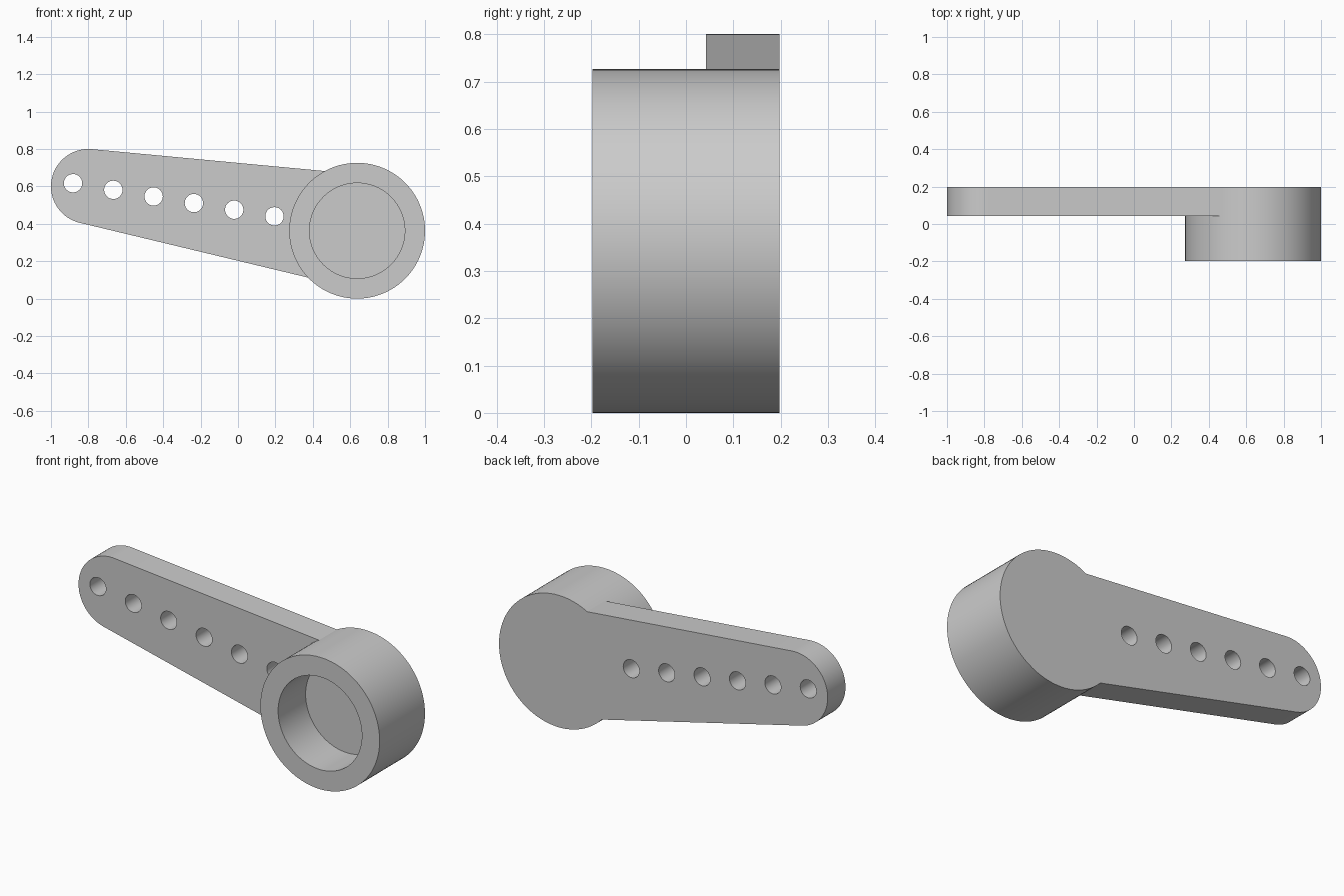
import bpy
import bmesh
from math import sin, cos, pi, atan2, radians
from mathutils import Vector

cube = bpy.data.objects.get("Cube")
if cube:
    bpy.data.objects.remove(cube, do_unlink=True)

FRONT, FLOOR, BACK = -0.197, 0.042, 0.197
HUB, HUB_R, BORE_R = Vector((0.637, 0.363)), 0.363, 0.255
TIP, TIP_R = Vector((-0.8, 0.6)), 0.2
HOLE_R, HOLES = 0.049, 6
HOLE_START, HOLE_END = Vector((-0.882, 0.617)), Vector((0.195, 0.440))

grey = bpy.data.materials.new("plain grey")
grey.use_nodes = True
grey.diffuse_color = (0.6, 0.6, 0.6, 1)
grey.node_tree.nodes["Principled BSDF"].inputs["Base Color"].default_value = (0.6, 0.6, 0.6, 1)


def arc(centre, radius, start, end, steps):
    """Points along an arc in the x-z plane."""
    return [centre + radius * Vector((cos(a), sin(a)))
            for a in (start + (end - start) * i / steps for i in range(steps + 1))]


def prism(name, outline, y0, y1):
    """Solid made by extruding an x-z outline along y."""
    bm = bmesh.new()
    face = bm.faces.new([bm.verts.new((p.x, y0, p.y)) for p in outline])
    moved = bmesh.ops.extrude_face_region(bm, geom=[face])["geom"]
    bmesh.ops.translate(bm, vec=(0, y1 - y0, 0),
                        verts=[v for v in moved if isinstance(v, bmesh.types.BMVert)])
    bmesh.ops.recalc_face_normals(bm, faces=bm.faces)
    mesh = bpy.data.meshes.new(name)
    bm.to_mesh(mesh)
    bm.free()
    mesh.materials.append(grey)
    obj = bpy.data.objects.new(name, mesh)
    bpy.context.collection.objects.link(obj)
    return obj


def disc(name, centre, radius, y0, y1, sides):
    return prism(name, arc(centre, radius, 0, 2 * pi, sides)[:-1], y0, y1)


def combine(target, tool, operation):
    """Apply a boolean and discard the tool object."""
    mod = target.modifiers.new(operation.title(), 'BOOLEAN')
    mod.operation, mod.object, mod.solver = operation, tool, 'EXACT'
    bpy.context.view_layer.update()
    graph = bpy.context.evaluated_depsgraph_get()
    result = bpy.data.meshes.new_from_object(target.evaluated_get(graph))
    target.modifiers.clear()
    target.data = result
    bpy.data.objects.remove(tool, do_unlink=True)


# Hub with the tapered arm running into it
horn = disc("lever_arm_with_hub", HUB, HUB_R, FRONT, BACK, 96)
top_angle = atan2(0.996, 0.094)
bottom_angle = atan2(-0.972, -0.233) + 2 * pi
outline = arc(TIP, TIP_R, top_angle, bottom_angle, 40)
top_root = Vector((0.6, outline[0].y - 0.094 * (0.6 - outline[0].x)))
bottom_root = Vector((0.6, outline[-1].y - 0.24 * (0.6 - outline[-1].x)))
arm = prism("arm", outline + [bottom_root, top_root], FLOOR, BACK)
combine(horn, arm, 'UNION')

# Blind bore in the hub, open at the front
combine(horn, disc("bore", HUB, BORE_R, FRONT - 0.1, FLOOR, 96), 'DIFFERENCE')

# Row of through holes along the arm
for i in range(HOLES):
    centre = HOLE_START.lerp(HOLE_END, i / (HOLES - 1))
    combine(horn, disc("hole", centre, HOLE_R, FLOOR - 0.1, BACK + 0.1, 40), 'DIFFERENCE')

# Clean the coplanar seams, then shade the round walls
bm = bmesh.new()
bm.from_mesh(horn.data)
bmesh.ops.remove_doubles(bm, verts=bm.verts, dist=0.0001)
bmesh.ops.dissolve_limit(bm, angle_limit=radians(0.5), verts=bm.verts, edges=bm.edges)
bm.to_mesh(horn.data)
bm.free()
bpy.ops.object.select_all(action='DESELECT')
horn.select_set(True)
bpy.context.view_layer.objects.active = horn
bpy.ops.object.shade_smooth_by_angle(angle=radians(30))
